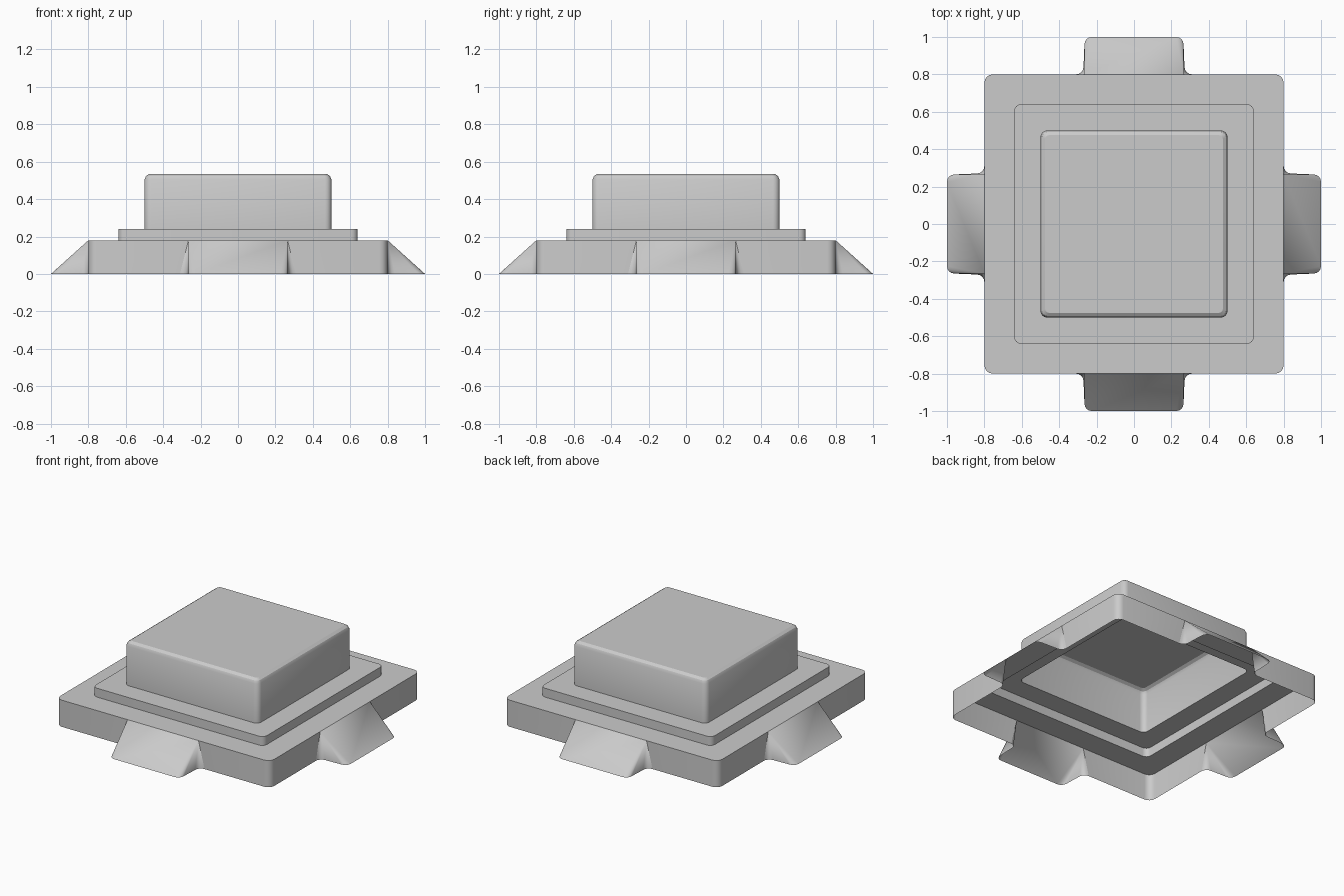
import bpy, bmesh
from math import sin, cos, pi, radians
from mathutils import Vector, Matrix

if "Cube" in bpy.data.objects:
    bpy.data.objects.remove(bpy.data.objects["Cube"])

DECK_Z, WALL, RAD = 0.18, 0.80, 0.045


def arc(cx, cy, r, a0, a1, n=4):
    """Points of an arc, angles in degrees."""
    angles = [radians(a0 + (a1 - a0) * i / n) for i in range(n + 1)]
    return [(cx + r * cos(a), cy + r * sin(a)) for a in angles]


def rounded_square(half, r):
    c = half - r
    pts = []
    for k, (sx, sy) in enumerate([(1, 1), (-1, 1), (-1, -1), (1, -1)]):
        pts += arc(sx * c, sy * c, r, 90 * k, 90 * k + 90)
    return pts


def finish(name, bm, angle=30):
    """Weld, point every face outwards and make the object."""
    bmesh.ops.remove_doubles(bm, verts=bm.verts, dist=0.0002)
    bm.normal_update()
    for f in bm.faces:
        if f.normal.dot(f.calc_center_median()) < 0:
            f.normal_flip()
    me = bpy.data.meshes.new(name)
    bm.to_mesh(me)
    bm.free()
    ob = bpy.data.objects.new(name, me)
    bpy.context.collection.objects.link(ob)
    bpy.ops.object.select_all(action='DESELECT')
    ob.select_set(True)
    bpy.context.view_layer.objects.active = ob
    bpy.ops.object.shade_smooth_by_angle(angle=radians(angle))
    return ob


def loft(name, rings, cap=False):
    """Open shell through rounded squares given as (half width, radius, z)."""
    bm = bmesh.new()
    loops = [[bm.verts.new((x, y, z)) for x, y in rounded_square(h, r)]
             for h, r, z in rings]
    for a, b in zip(loops, loops[1:]):
        for i in range(len(a)):
            j = (i + 1) % len(a)
            bm.faces.new((a[i], a[j], b[j], b[i]))
    if cap:
        bm.faces.new(loops[-1])
    return finish(name, bm)


def four_sided(name, polys):
    """Repeat the front-side polygons on all four sides."""
    bm = bmesh.new()
    for k in range(4):
        rot = Matrix.Rotation(k * pi / 2, 3, 'Z')
        for poly in polys:
            bm.faces.new([bm.verts.new(rot @ Vector(p)) for p in poly])
    return finish(name, bm)


def mirrored(polys):
    return polys + [[(-x, y, z) for x, y, z in p] for p in polys]


# Hollow stepped top: deck, low step and raised block, open underneath
loft("deck", [(WALL, RAD, DECK_Z), (0.64, 0.035, DECK_Z)])
loft("low_step", [(0.64, 0.035, DECK_Z), (0.64, 0.035, 0.24), (0.5, 0.035, 0.24)])
loft("raised_block", [(0.5, 0.035, 0.24), (0.5, 0.035, 0.505), (0.492, 0.03, 0.523),
                      (0.475, 0.02, 0.535)], cap=True)

# Skirt walls with a triangular-sided gap behind each ramp
apex = (0.265, -WALL, DECK_Z)
c = WALL - RAD
walls = mirrored([[apex, (0.31, -WALL, 0), (c, -WALL, 0), (c, -WALL, DECK_Z)]])
corner = arc(c, -c, RAD, -90, 0)
for (x0, y0), (x1, y1) in zip(corner, corner[1:]):
    walls.append([(x0, y0, 0), (x1, y1, 0), (x1, y1, DECK_Z), (x0, y0, DECK_Z)])
four_sided("skirt_walls", walls)

# Ramps: sloping face plus conical cheeks fanning from the top corner
foot = arc(0.225, -0.96, 0.04, -90, 0) + arc(0.31, -0.84, 0.04, 180, 90)
fx, fy = foot[0]
ramps = mirrored([[apex, (*p, 0), (*q, 0)] for p, q in zip(foot, foot[1:])])
ramps.append([apex, (fx, fy, 0), (-fx, fy, 0), (-apex[0], apex[1], apex[2])])
four_sided("ramps", ramps)
